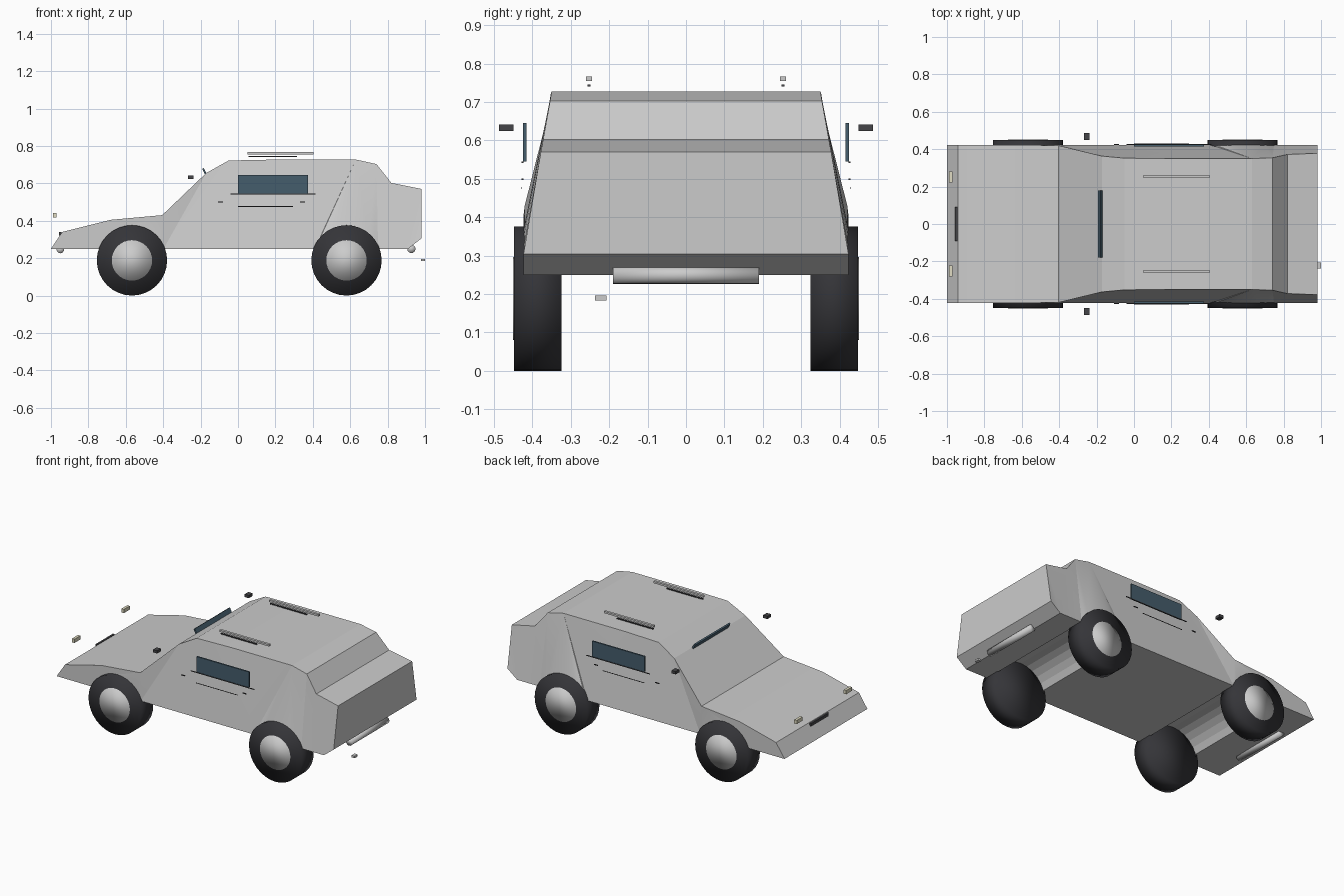
import bpy, bmesh, math
from mathutils import Matrix

if "Cube" in bpy.data.objects:
    bpy.data.objects.remove(bpy.data.objects["Cube"])


def material(name, rgb):
    m = bpy.data.materials.new(name)
    m.diffuse_color = (*rgb, 1)
    m.use_nodes = True
    m.node_tree.nodes["Principled BSDF"].inputs["Base Color"].default_value = m.diffuse_color
    return m


RUBBER = material("rubber", (0.035, 0.035, 0.04))
GLASS = material("glass", (0.06, 0.11, 0.15))
TRIM = material("dark_trim", (0.06, 0.06, 0.065))
LAMP = material("lamp", (0.75, 0.72, 0.55))


def add_object(name, bm, mat=None):
    me = bpy.data.meshes.new(name)
    bm.to_mesh(me)
    bm.free()
    ob = bpy.data.objects.new(name, me)
    bpy.context.collection.objects.link(ob)
    if mat:
        me.materials.append(mat)
    return ob


def box(name, center, size, mat=None, tilt=0):
    bm = bmesh.new()
    m = (Matrix.Translation(center) @ Matrix.Rotation(tilt, 4, 'Y')
         @ Matrix.Diagonal((*size, 1)))
    bmesh.ops.create_cube(bm, size=1, matrix=m)
    return add_object(name, bm, mat)


def pair(name, center, size, mat=None):
    for side, label in ((-1, "right"), (1, "left")):
        box(f"{name}_{label}", (center[0], side * center[1], center[2]), size, mat)


def cylinder(name, center, radius, depth, mat=None, segments=32):
    bm = bmesh.new()
    m = Matrix.Translation(center) @ Matrix.Rotation(math.pi / 2, 4, 'X')
    bmesh.ops.create_cone(bm, cap_ends=True, segments=segments, radius1=radius,
                          radius2=radius, depth=depth, matrix=m)
    for f in bm.faces:
        f.smooth = True
    return add_object(name, bm, mat)


# Body: side profile as (x, z, half width), with wheel arches along the sill
WHEELS = (("front", -0.567), ("rear", 0.58))
WHEEL_R = 0.188
profile = [
    (-1.0, 0.25, 0.423), (-0.94, 0.34, 0.423), (-0.68, 0.405, 0.423),
    (-0.405, 0.43, 0.42), (-0.17, 0.655, 0.363), (-0.05, 0.722, 0.352),
    (0.2, 0.727, 0.35), (0.63, 0.727, 0.35), (0.74, 0.703, 0.354),
    (0.82, 0.602, 0.372), (0.98, 0.57, 0.378), (0.98, 0.305, 0.423),
    (0.91, 0.25, 0.423),
]
arch_r, steps = 0.18, 10
a0 = math.asin((0.25 - WHEEL_R) / arch_r)
for _, cx in reversed(WHEELS):
    for i in range(steps + 1):
        a = a0 + (math.pi - 2 * a0) * i / steps
        profile.append((cx + arch_r * math.cos(a), WHEEL_R + arch_r * math.sin(a), 0.423))

bm = bmesh.new()
right = [bm.verts.new((x, -w, z)) for x, z, w in profile]
left = [bm.verts.new((x, w, z)) for x, z, w in profile]
n = len(profile)
for i in range(n):
    j = (i + 1) % n
    bm.faces.new((right[i], right[j], left[j], left[i]))
sides = [bm.faces.new(right), bm.faces.new(left[::-1])]
bmesh.ops.triangulate(bm, faces=sides, ngon_method='BEAUTY')
bmesh.ops.recalc_face_normals(bm, faces=bm.faces)
body = add_object("car_body", bm)
bpy.context.view_layer.objects.active = body
body.select_set(True)
bpy.ops.object.shade_smooth_by_angle(angle=math.radians(12))

# Wheels
for end, cx in WHEELS:
    for side, label in ((-1, "right"), (1, "left")):
        cylinder(f"{end}_tyre_{label}", (cx, side * 0.386, WHEEL_R), WHEEL_R, 0.124, RUBBER)
        cylinder(f"{end}_hub_{label}", (cx, side * 0.388, WHEEL_R), 0.108, 0.126)

# Glass
pair("side_window", (0.1875, 0.42, 0.595), (0.375, 0.01, 0.1), GLASS)
box("windshield", (-0.166, 0, 0.637), (0.01, 0.36, 0.095), GLASS, tilt=math.radians(-27))

# Door trim and handles
pair("window_sill", (0.188, 0.426, 0.543), (0.455, 0.005, 0.004), TRIM)
pair("door_crease", (0.147, 0.428, 0.476), (0.295, 0.003, 0.003), TRIM)
pair("front_door_handle", (-0.093, 0.426, 0.499), (0.028, 0.005, 0.005), TRIM)
pair("rear_door_handle", (0.345, 0.426, 0.499), (0.028, 0.005, 0.005), TRIM)

# Mirrors
pair("mirror", (-0.252, 0.468, 0.633), (0.03, 0.038, 0.018), TRIM)

# Roof rails
pair("roof_rail", (0.227, 0.253, 0.761), (0.355, 0.016, 0.012))
pair("roof_rail_base", (0.185, 0.253, 0.743), (0.26, 0.008, 0.006), TRIM)

# Lights and grille
pair("headlight", (-0.98, 0.252, 0.43), (0.018, 0.06, 0.024), LAMP)
box("grille", (-0.951, 0, 0.33), (0.012, 0.18, 0.02), TRIM)

# Bumpers and exhaust
for label, x, z, r in (("front", -0.95, 0.246, 0.02), ("rear", 0.927, 0.249, 0.022)):
    cylinder(f"{label}_bumper", (x, 0, z), r, 0.38, segments=16)
box("exhaust", (0.989, -0.222, 0.19), (0.022, 0.03, 0.013))
